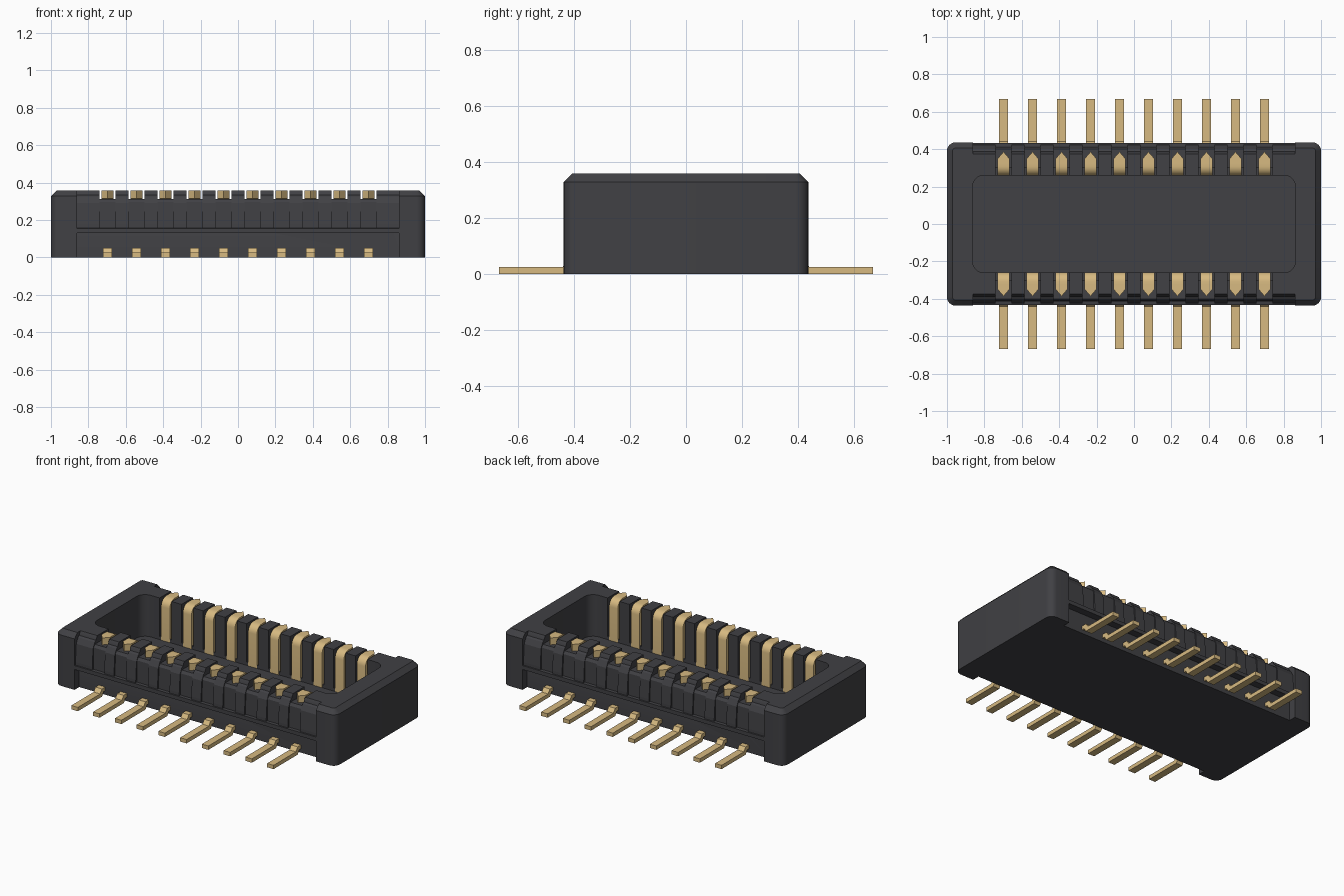
import bpy
import bmesh
import math
from mathutils import Vector

if "Cube" in bpy.data.objects:
    bpy.data.objects.remove(bpy.data.objects["Cube"], do_unlink=True)

PINS = 10
PITCH = 0.155
SLOT = 0.043          # half width of a contact slot
SIDE = 0.86           # half length of the contact walls
xs = [(i - (PINS - 1) / 2) * PITCH for i in range(PINS)]


def material(name, rgb, rough):
    m = bpy.data.materials.new(name)
    m.use_nodes = True
    m.diffuse_color = (*rgb, 1)
    node = m.node_tree.nodes["Principled BSDF"]
    node.inputs["Base Color"].default_value = (*rgb, 1)
    node.inputs["Roughness"].default_value = rough
    return m


black = material("black plastic", (0.052, 0.052, 0.058), 0.6)
gold = material("gold plating", (0.68, 0.49, 0.22), 0.5)


def finish(name, bm, mat):
    bmesh.ops.recalc_face_normals(bm, faces=bm.faces)
    mesh = bpy.data.meshes.new(name)
    bm.to_mesh(mesh)
    bm.free()
    obj = bpy.data.objects.new(name, mesh)
    mesh.materials.append(mat)
    bpy.context.collection.objects.link(obj)
    return obj


def prism(bm, points, offset):
    """Extrude a closed outline of 3D points by an offset."""
    face = bm.faces.new([bm.verts.new(p) for p in points])
    out = bmesh.ops.extrude_face_region(bm, geom=[face])["geom"]
    bmesh.ops.translate(bm, vec=Vector(offset),
                        verts=[v for v in out if isinstance(v, bmesh.types.BMVert)])


def along_x(bm, profile, x0, x1, side):
    prism(bm, [(x0, side * y, z) for y, z in profile], (x1 - x0, 0, 0))


def rounded_box(hx, hy, z0, z1, radius):
    bm = bmesh.new()
    prism(bm, [(-hx, -hy, z0), (hx, -hy, z0), (hx, hy, z0), (-hx, hy, z0)], (0, 0, z1 - z0))
    upright = [e for e in bm.edges if abs(e.verts[0].co.z - e.verts[1].co.z) > 0.01]
    bmesh.ops.bevel(bm, geom=upright, offset=radius, segments=6, profile=0.5, affect='EDGES')
    return bm


def activate(obj):
    bpy.ops.object.select_all(action='DESELECT')
    obj.select_set(True)
    bpy.context.view_layer.objects.active = obj


def smooth(obj):
    activate(obj)
    bpy.ops.object.shade_smooth_by_angle(angle=math.radians(30))


def cut(obj, bm):
    cutter = finish("cutter", bm, black)
    cutter.hide_render = True
    mod = obj.modifiers.new("cut", 'BOOLEAN')
    mod.operation = 'DIFFERENCE'
    mod.solver = 'EXACT'
    mod.object = cutter
    activate(obj)
    bpy.ops.object.modifier_apply(modifier=mod.name)
    bpy.data.objects.remove(cutter, do_unlink=True)


# Housing with chamfered top rim
bm = rounded_box(1.0, 0.436, 0, 0.358, 0.045)
rim = [e for e in bm.edges if all(v.co.z > 0.35 for v in e.verts)]
bmesh.ops.bevel(bm, geom=rim, offset=0.03, segments=1, affect='EDGES')
housing = finish("housing", bm, black)

# Central cavity
cut(housing, rounded_box(0.863, 0.26, 0.09, 0.6, 0.06))

# Long outer recesses, sloping in at the top
bm = bmesh.new()
recess = [(0.388, -0.1), (0.388, 0.335), (0.375, 0.358), (0.375, 0.5), (0.6, 0.5), (0.6, -0.1)]
for side in (-1, 1):
    along_x(bm, recess, -SIDE, SIDE, side)
cut(housing, bm)

# Contact slots: deep on the inner face, shallow across the top
bm = bmesh.new()
slot = [(0.2, 0.11), (0.3, 0.11), (0.3, 0.312), (0.5, 0.312), (0.5, 0.5), (0.2, 0.5)]
for side in (-1, 1):
    for x in xs:
        along_x(bm, slot, x - SLOT, x + SLOT, side)
cut(housing, bm)
smooth(housing)

panel = [(0.38, 0.13), (0.434, 0.13), (0.434, 0.155), (0.415, 0.157),
         (0.412, 0.295), (0.4, 0.312), (0.38, 0.312)]
rib = [(0.38, 0.15), (0.426, 0.15), (0.426, 0.175), (0.418, 0.29),
       (0.4, 0.325), (0.38, 0.338)]
lead = [(0.667, 0), (0.667, 0.025), (0.44, 0.025), (0.422, 0.05), (0.37, 0.05),
        (0.37, 0.025), (0.405, 0.025), (0.42, 0)]

# Contact upright with a rounded bend at the top
bend = [(0.308 - 0.05 * math.cos(a), 0.308 + 0.05 * math.sin(a))
        for a in [math.radians(15 * k) for k in range(7)]]
upright = [(0.258, 0.08)] + bend + [(0.325, 0.358), (0.325, 0.314), (0.308, 0.312),
                                    (0.298, 0.3), (0.298, 0.08)]

for side, label in ((-1, "front"), (1, "back")):
    # Outer panel on a thin ledge, with shallow ribs between the contacts
    bm = bmesh.new()
    along_x(bm, panel, -SIDE, SIDE, side)
    finish(label + "_panel", bm, black)

    bm = bmesh.new()
    starts = [-SIDE] + [x + SLOT for x in xs]
    ends = [x - SLOT for x in xs] + [SIDE]
    for x0, x1 in zip(starts, ends):
        along_x(bm, rib, x0, x1, side)
    finish(label + "_ribs", bm, black)

    # Solder leads
    bm = bmesh.new()
    for x in xs:
        along_x(bm, lead, x - 0.023, x + 0.023, side)
    finish(label + "_leads", bm, gold)

    # Contacts with pointed outer tips
    bm = bmesh.new()
    for x in xs:
        along_x(bm, upright, x - 0.031, x + 0.031, side)
        tip = [(-0.031, 0.32), (0.031, 0.32), (0.031, 0.35), (0, 0.386), (-0.031, 0.35)]
        prism(bm, [(x + dx, side * y, 0.314) for dx, y in tip], (0, 0, 0.044))
    smooth(finish(label + "_contacts", bm, gold))
